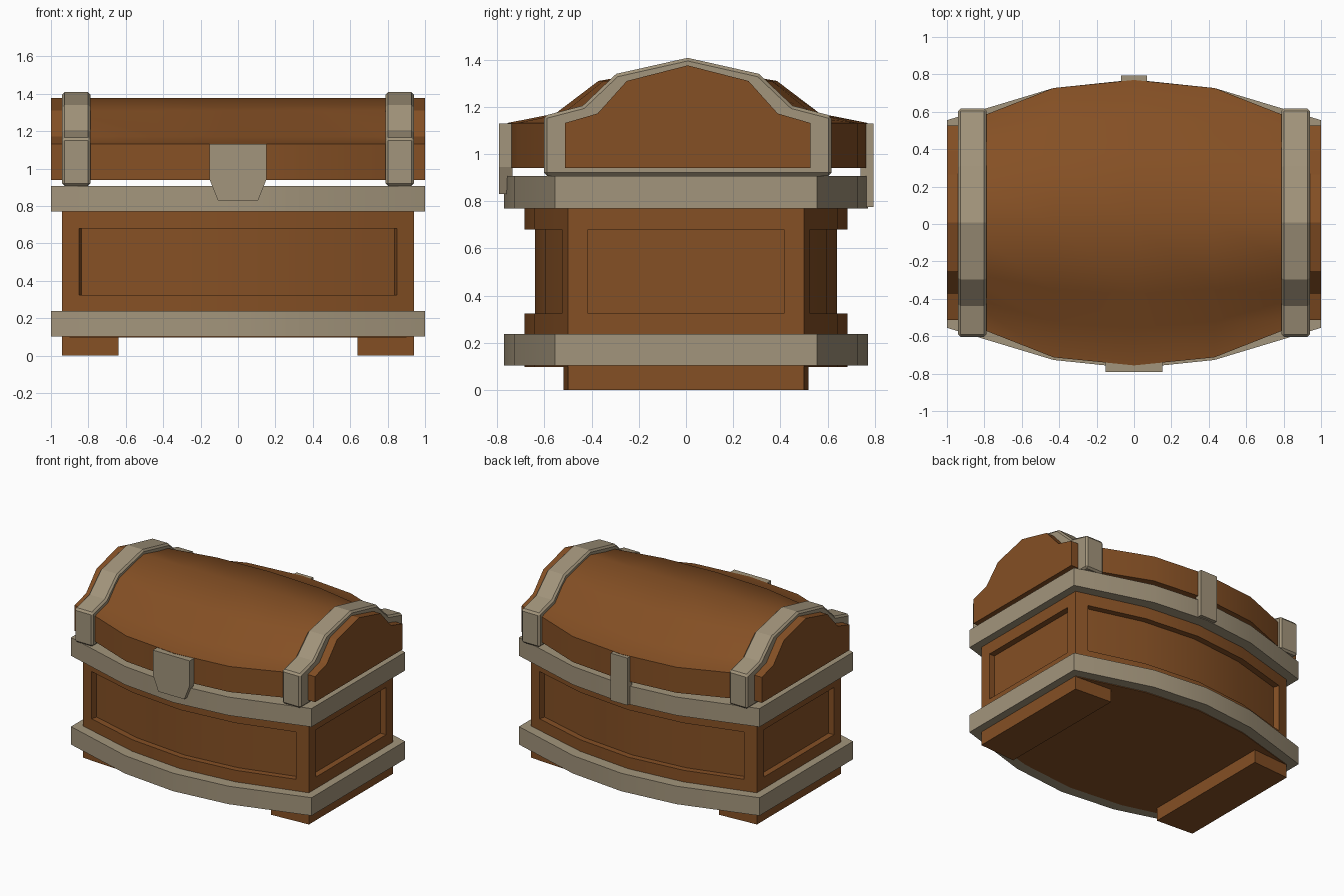
import bpy, bmesh, math

if "Cube" in bpy.data.objects:
    bpy.data.objects.remove(bpy.data.objects["Cube"])

def material(name, rgb):
    m = bpy.data.materials.new(name)
    m.diffuse_color = (*rgb, 1)
    m.use_nodes = True
    m.node_tree.nodes["Principled BSDF"].inputs["Base Color"].default_value = m.diffuse_color
    return m

WOOD = material("brown wood", (0.235, 0.080, 0.018))
METAL = material("tan metal", (0.365, 0.300, 0.200))

def loft(name, rings, mat, smooth=None, edit=None, bevel=0):
    """Join equal rings of points into a closed solid."""
    bm = bmesh.new()
    vs = [[bm.verts.new(p) for p in r] for r in rings]
    n = len(rings[0])
    for a, b in zip(vs, vs[1:]):
        for i in range(n):
            j = (i + 1) % n
            bm.faces.new((a[i], a[j], b[j], b[i]))
    bm.faces.new(vs[0])
    bm.faces.new(vs[-1])
    bmesh.ops.recalc_face_normals(bm, faces=bm.faces)
    if edit:
        edit(bm)
    me = bpy.data.meshes.new(name)
    bm.to_mesh(me)
    bm.free()
    ob = bpy.data.objects.new(name, me)
    bpy.context.collection.objects.link(ob)
    me.materials.append(mat)
    if smooth:
        bpy.ops.object.select_all(action='DESELECT')
        ob.select_set(True)
        bpy.context.view_layer.objects.active = ob
        bpy.ops.object.shade_smooth_by_angle(angle=math.radians(smooth))
    if bevel:
        mod = ob.modifiers.new("bevel", 'BEVEL')
        mod.width, mod.segments = bevel, 1
        mod.angle_limit = math.radians(60)
    return ob

def plan(half):
    """Mirror a quarter outline (x, y) into a full outline."""
    right = half + [(x, -y) for x, y in reversed(half)]
    left = [(-x, y) for x, y in reversed(right)]
    out = []
    for p in right + left:
        if not out or p != out[-1]:
            out.append(p)
    return out[:-1] if out[0] == out[-1] else out

def slab(name, outline, levels, mat, **kw):
    return loft(name, [[(x, y, z) for x, y in outline] for z in levels], mat, **kw)

# Bowed body with a recessed panel on each side
def recess(bm):
    groups = [[], [], [], []]
    for f in bm.faces:
        c = f.calc_center_median()
        if abs(f.normal.z) > 0.5 or not 0.33 < c.z < 0.67:
            continue
        if abs(f.normal.x) > 0.9:
            groups[0 if c.x > 0 else 1].append(f)
        else:
            groups[2 if c.y > 0 else 3].append(f)
    for g in groups:
        g = [f for f in g if all(abs(v.co.x) < 0.86 or abs(v.co.y) < 0.42 for v in f.verts)]
        bmesh.ops.inset_region(bm, faces=g, thickness=0, depth=-0.045,
                               use_boundary=True, use_even_offset=True)

body = plan([(0, 0.685), (0.43, 0.642), (0.85, 0.525), (0.94, 0.5), (0.94, 0.415)])
slab("body", body, (0.098, 0.325, 0.68, 0.85), WOOD, smooth=30, edit=recess)

# Metal bands around the bottom and the rim
band = plan([(0, 0.772), (0.43, 0.727), (1.0, 0.555)])
for name, z0, z1 in (("bottom_band", 0.103, 0.238), ("rim_band", 0.77, 0.908)):
    slab(name, band, (z0, z1), METAL, smooth=30)

# Feet
for s, side in ((-1, "left"), (1, "right")):
    foot = [(s * 0.64, -0.52), (s * 0.94, -0.5), (s * 0.94, 0.5), (s * 0.64, 0.52)]
    slab(side + "_foot", foot, (0, 0.11), WOOD)

# Domed lid: one profile, widened toward the middle
OFF = 0.007
profile = [(0.52, 0.94), (0.52, 1.132), (0.382, 1.172), (0.258, 1.31), (0, 1.376)]

def section(x, prof, k=1.0):
    pts = prof + [(-y, z) for y, z in reversed(prof[:-1])]
    return [(x, y * k + OFF, z) for y, z in pts]

widths = [(-0.94, 0.52), (-0.43, 0.72), (0, 0.763), (0.43, 0.72), (0.94, 0.52)]
loft("lid", [section(x, profile, h / 0.52) for x, h in widths], WOOD, smooth=33)

# Lid ends and the straps over the lid
strap = [(0.61, 0.908), (0.61, 1.162), (0.445, 1.205), (0.303, 1.34), (0, 1.408)]
for s, side in ((-1, "left"), (1, "right")):
    loft(side + "_lid_end", [section(s * x, profile) for x in (0.9, 1.0)], WOOD)
    loft(side + "_strap", [section(s * x, strap) for x in (0.788, 0.94)], METAL, bevel=0.013)

# Latch plate at the front and hinge plate at the back
latch = [(-0.153, 1.13), (0.153, 1.13), (0.153, 0.945), (0.108, 0.83),
         (-0.108, 0.83), (-0.153, 0.945)]
loft("latch", [[(x, y, z) for x, z in latch] for y in (-0.792, -0.735)], METAL)
hinge = [(-0.07, 0.775), (0.07, 0.775), (0.07, 1.13), (-0.07, 1.13)]
loft("hinge", [[(x, y, z) for x, z in hinge] for y in (0.74, 0.795)], METAL)
